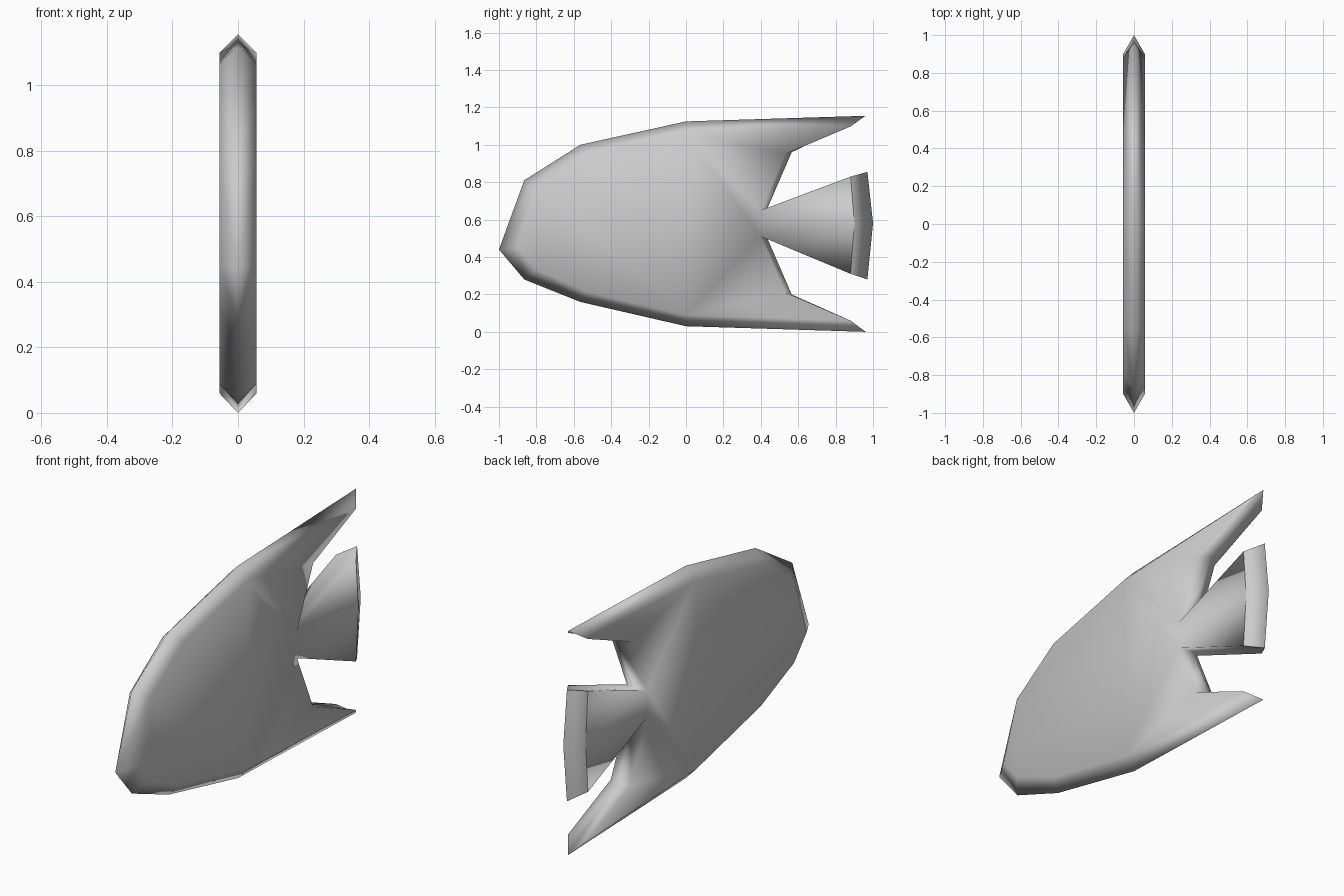
import bpy
import bmesh

if "Cube" in bpy.data.objects:
    bpy.data.objects.remove(bpy.data.objects["Cube"])

HALF = 0.057  # half thickness of the body

# (ridge y, ridge z, flat side y, flat side z) around the fish, from the nose
OUTLINE = [
    (-1.00, 0.44, -0.90, 0.45),    # nose
    (-0.865, 0.81, -0.80, 0.76),   # forehead
    (-0.565, 1.00, -0.53, 0.945),
    (0.00, 1.125, 0.00, 1.065),    # back
    (0.96, 1.155, 0.88, 1.098),    # upper fin tip
    (0.565, 0.96, 0.53, 0.95),     # upper notch
    (0.435, 0.66, 0.40, 0.65),
    (0.97, 0.855, 0.88, 0.83),     # tail end
    (1.00, 0.58, 0.90, 0.58),
    (0.97, 0.28, 0.88, 0.31),
    (0.435, 0.50, 0.40, 0.51),     # lower notch
    (0.565, 0.20, 0.53, 0.21),
    (0.96, 0.00, 0.88, 0.06),      # lower fin tip
    (0.00, 0.03, 0.00, 0.09),      # belly
    (-0.565, 0.16, -0.53, 0.215),
    (-0.865, 0.28, -0.80, 0.335),  # chin
]
TAIL_END = (7, 8, 9)

grey = bpy.data.materials.new("grey")
grey.diffuse_color = (0.6, 0.6, 0.6, 1)
grey.use_nodes = True
grey.node_tree.nodes["Principled BSDF"].inputs["Base Color"].default_value = grey.diffuse_color

# Fish: a ridge loop on the middle plane, bevelled out to two flat sides
bm = bmesh.new()
n = len(OUTLINE)
ridge = [bm.verts.new((0, p[0], p[1])) for p in OUTLINE]
for side in (1, -1):
    rim = [bm.verts.new((side * HALF, p[2], p[3])) for p in OUTLINE]
    bm.faces.new(rim)
    for i in range(n):
        j = (i + 1) % n
        bm.faces.new((ridge[i], ridge[j], rim[j], rim[i]))
    # Crisp border where the tail is bevelled to its trailing edge
    for i in TAIL_END[:-1]:
        bm.edges.get((rim[i], rim[i + 1])).smooth = False
    for i in (TAIL_END[0], TAIL_END[-1]):
        bm.edges.get((ridge[i], rim[i])).smooth = False
for f in bm.faces:
    f.smooth = True
bmesh.ops.recalc_face_normals(bm, faces=bm.faces[:])

mesh = bpy.data.meshes.new("fish_body")
bm.to_mesh(mesh)
bm.free()
mesh.materials.append(grey)
fish = bpy.data.objects.new("fish_body", mesh)
bpy.context.collection.objects.link(fish)
